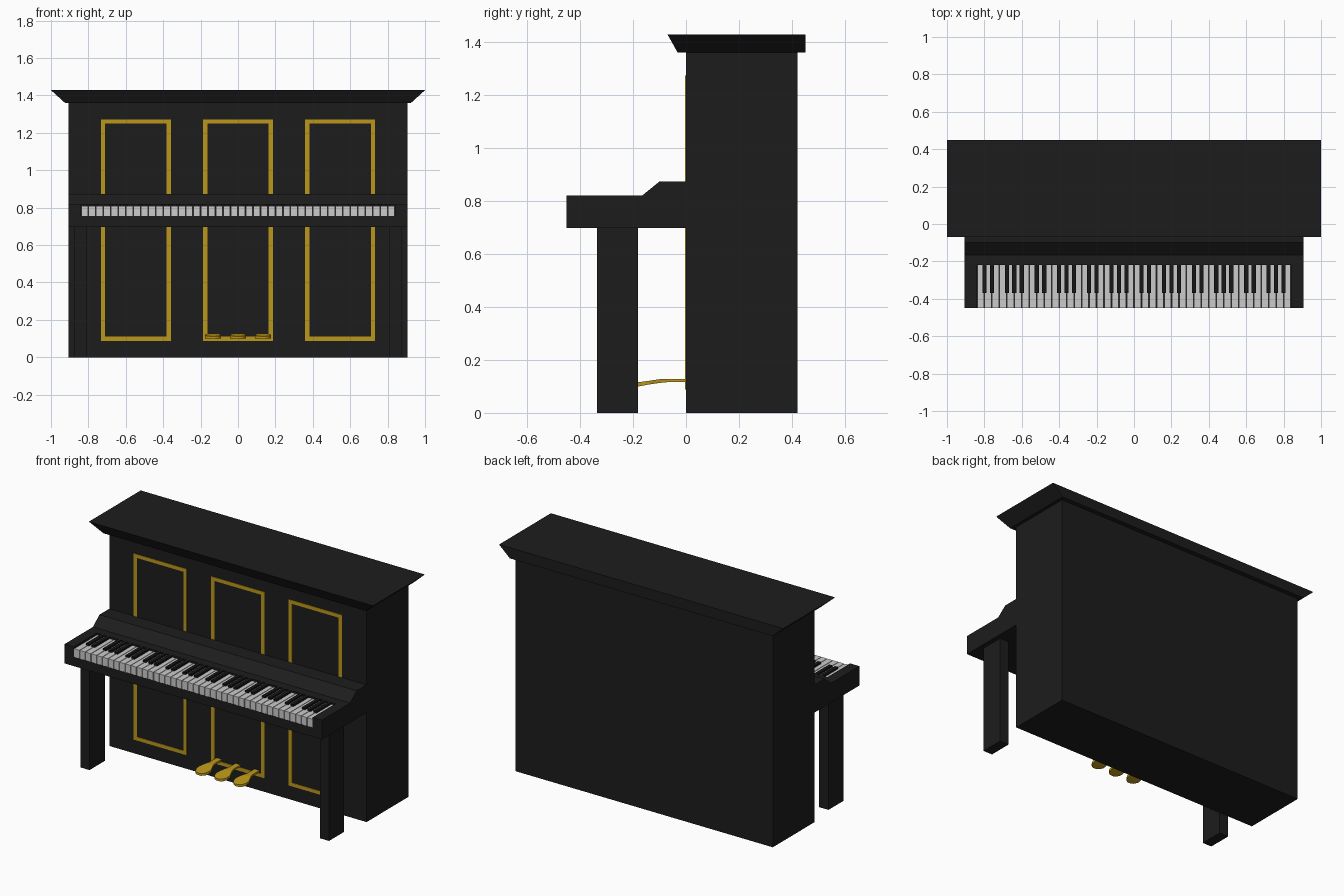
import bpy, bmesh

if "Cube" in bpy.data.objects:
    bpy.data.objects.remove(bpy.data.objects["Cube"])


def material(name, rgb):
    m = bpy.data.materials.new(name)
    m.diffuse_color = (*rgb, 1)
    m.use_nodes = True
    m.node_tree.nodes["Principled BSDF"].inputs["Base Color"].default_value = m.diffuse_color
    return m


BLACK = material("black_lacquer", (0.012, 0.012, 0.012))
EBONY = material("ebony", (0.008, 0.008, 0.008))
IVORY = material("ivory", (0.8, 0.8, 0.8))
GOLD = material("gold", (0.5, 0.31, 0.01))


def finish(name, bm, mat):
    bmesh.ops.recalc_face_normals(bm, faces=bm.faces)
    me = bpy.data.meshes.new(name)
    bm.to_mesh(me)
    bm.free()
    me.materials.append(mat)
    ob = bpy.data.objects.new(name, me)
    bpy.context.collection.objects.link(ob)
    return ob


def loft(bm, rings):
    """Skin a list of equal-length point rings and cap both ends."""
    vs = [[bm.verts.new(p) for p in r] for r in rings]
    n = len(vs[0])
    for a, b in zip(vs, vs[1:]):
        for i in range(n):
            j = (i + 1) % n
            bm.faces.new((a[i], a[j], b[j], b[i]))
    bm.faces.new(vs[0])
    bm.faces.new(vs[-1][::-1])


def rect(x0, x1, y0, y1, z):
    return [(x0, y0, z), (x1, y0, z), (x1, y1, z), (x0, y1, z)]


def add_box(bm, x0, x1, y0, y1, z0, z1):
    loft(bm, [rect(x0, x1, y0, y1, z0), rect(x0, x1, y0, y1, z1)])


def box(name, mat, *dims):
    bm = bmesh.new()
    add_box(bm, *dims)
    return finish(name, bm, mat)


def side_profile(name, pts, x0, x1, mat):
    bm = bmesh.new()
    loft(bm, [[(x, y, z) for y, z in pts] for x in (x0, x1)])
    return finish(name, bm, mat)


# Cabinet and flared lid
W = 0.905
box("cabinet", BLACK, -W, W, 0, 0.42, 0, 1.36)
bm = bmesh.new()
loft(bm, [rect(-0.925, 0.925, -0.032, 0.45, 1.36), rect(-1, 1, -0.07, 0.45, 1.428)])
finish("lid", bm, BLACK)

# Key bed, cheeks and fallboard
KX = 0.84
box("key_bed", BLACK, -W, W, -0.45, 0, 0.697, 0.755)
slope = [(-0.165, 0.82), (-0.1, 0.873), (0, 0.873), (0, 0.755)]
side_profile("fallboard", [(-0.22, 0.755), (-0.22, 0.82)] + slope, -KX, KX, BLACK)
for side, s in (("left", -1), ("right", 1)):
    side_profile(side + "_cheek", [(-0.45, 0.755), (-0.45, 0.82)] + slope, s * KX, s * W, BLACK)
    x0, x1 = sorted((s * 0.81, s * 0.875))
    box(side + "_leg", BLACK, x0, x1, -0.335, -0.182, 0, 0.697)

# Keys: six octaves
N = 42
step = 2 * KX / N
white, black = bmesh.new(), bmesh.new()
for i in range(N):
    x = -KX + i * step
    add_box(white, x + 0.002, x + step - 0.002, -0.449, -0.22, 0.755, 0.808)
    if i % 7 not in (2, 6):
        add_box(black, x + step - 0.011, x + step + 0.011, -0.37, -0.22, 0.8, 0.82)
finish("white_keys", white, IVORY)
finish("black_keys", black, EBONY)

# Gold panel frames
for label, cx in (("left", -0.546), ("middle", 0), ("right", 0.546)):
    bm = bmesh.new()
    h, t, z0, z1 = 0.187, 0.023, 0.088, 1.272
    for x in (cx - h, cx + h - t):
        add_box(bm, x, x + t, -0.003, 0.002, z0, z1)
    for z in (z0, z1 - t):
        add_box(bm, cx - h + t, cx + h - t, -0.003, 0.002, z, z + t)
    finish(label + "_panel_frame", bm, GOLD)

# Pedals: (y, half width, top, bottom)
sections = [(0.005, .018, .127, .116), (-.07, .018, .127, .116), (-.1, .027, .127, .113),
            (-.14, .043, .121, .107), (-.17, .043, .117, .101), (-.193, .03, .114, .099),
            (-.203, .013, .112, .098)]
for label, cx in (("left", -0.133), ("middle", 0), ("right", 0.133)):
    bm = bmesh.new()
    loft(bm, [[(cx - w, y, b), (cx + w, y, b), (cx + w, y, t), (cx - w, y, t)]
              for y, w, t, b in sections])
    finish(label + "_pedal", bm, GOLD)
